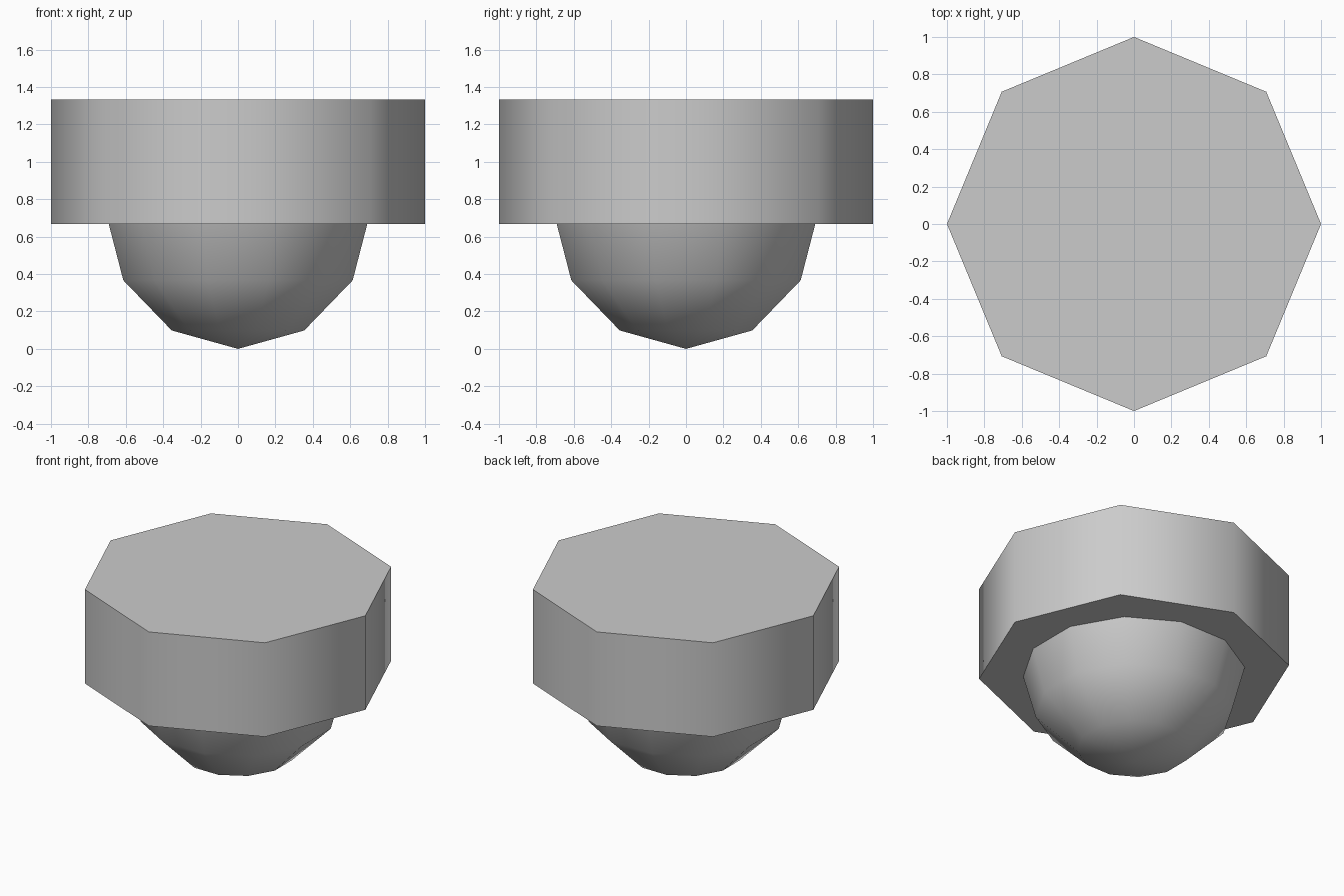
import bpy, bmesh, math

if "Cube" in bpy.data.objects:
    bpy.data.objects.remove(bpy.data.objects["Cube"])

grey = bpy.data.materials.new("plain grey")
grey.diffuse_color = (0.6, 0.6, 0.6, 1.0)
grey.use_nodes = True
grey.node_tree.nodes["Principled BSDF"].inputs["Base Color"].default_value = grey.diffuse_color


def lathe(name, profile, sides, turn):
    """Revolve (radius, height) points about z; radius 0 makes a pole, open ends get caps."""
    bm = bmesh.new()
    rings = []
    for r, z in profile:
        if r == 0:
            rings.append([bm.verts.new((0, 0, z))] * sides)
        else:
            angles = [turn + math.tau * i / sides for i in range(sides)]
            rings.append([bm.verts.new((r * math.cos(a), r * math.sin(a), z)) for a in angles])
    for low, high in zip(rings, rings[1:]):
        for i in range(sides):
            j = (i + 1) % sides
            corners = dict.fromkeys((low[i], low[j], high[j], high[i]))
            bm.faces.new(list(corners))
    for ring, (r, z) in ((rings[0], profile[0]), (rings[-1], profile[-1])):
        if r > 0:
            bm.faces.new(ring)
    bmesh.ops.recalc_face_normals(bm, faces=bm.faces)
    mesh = bpy.data.meshes.new(name)
    bm.to_mesh(mesh)
    bm.free()
    mesh.materials.append(grey)
    obj = bpy.data.objects.new(name, mesh)
    bpy.context.collection.objects.link(obj)
    bpy.ops.object.select_all(action='DESELECT')
    obj.select_set(True)
    bpy.context.view_layer.objects.active = obj
    bpy.ops.object.shade_smooth_by_angle(angle=math.radians(60))
    return obj


# Eight-sided drum on top
lathe("drum", [(1, 0.667), (1, 1.334)], 8, 0)

# Twelve-sided dome hanging below, its rim sunk into the drum
R = 0.733
dome = [(0, 0)] + [(R * math.sin(math.radians(a)), R * (1 - math.cos(math.radians(a))))
                   for a in (30, 60, 90)]
lathe("dome", dome, 12, math.radians(15))
